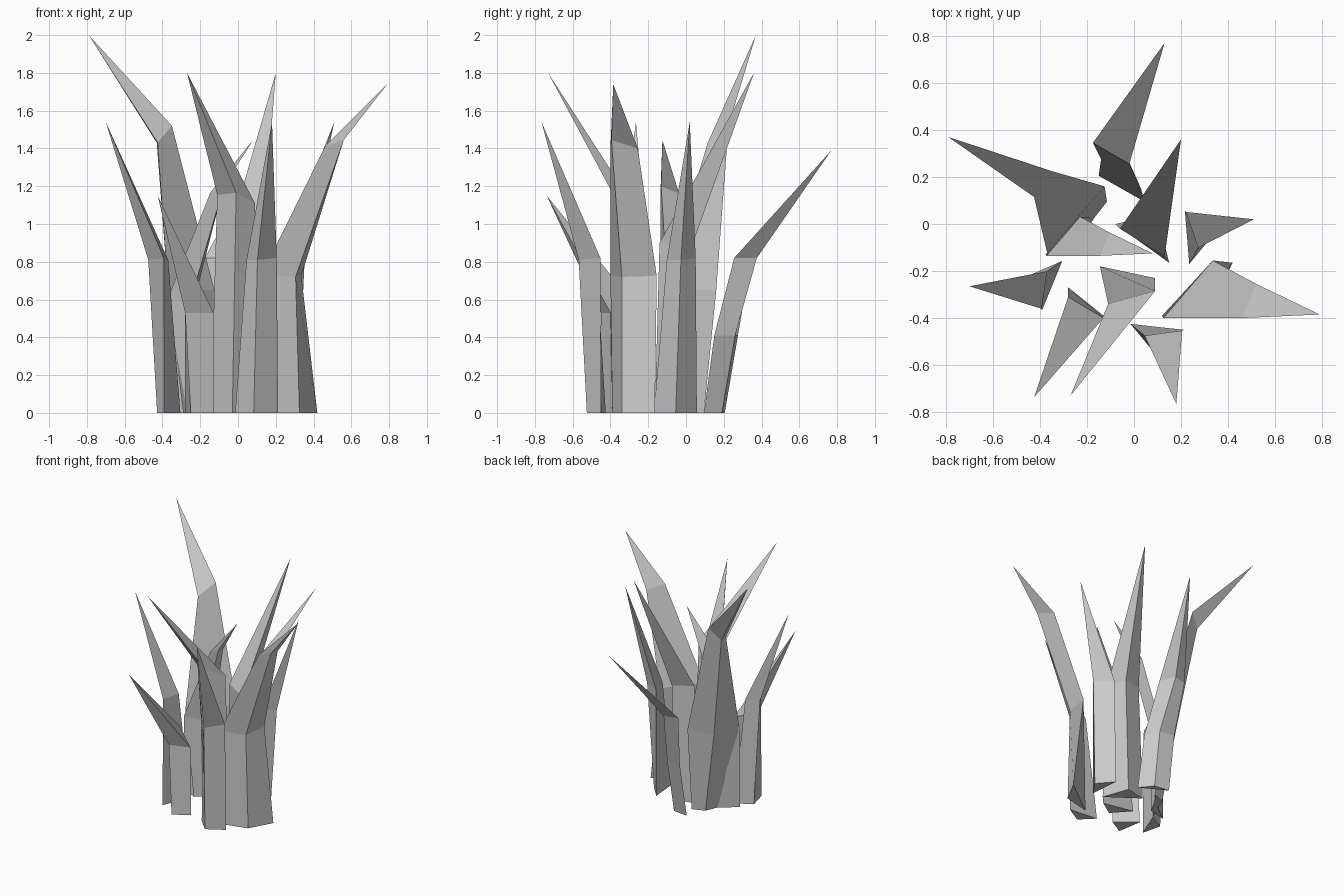
import bpy, bmesh
from math import radians
from mathutils import Vector, Matrix

if "Cube" in bpy.data.objects:
    bpy.data.objects.remove(bpy.data.objects["Cube"])


def blade(name, rings, tip):
    """Three-sided blade: stacked triangular rings closed by a point."""
    bm = bmesh.new()
    loops = [[bm.verts.new(p) for p in ring] for ring in rings]
    top = bm.verts.new(tip)
    bm.faces.new(loops[0])
    for low, high in zip(loops, loops[1:]):
        for i in range(3):
            j = (i + 1) % 3
            bm.faces.new((low[i], low[j], high[j], high[i]))
    for i in range(3):
        bm.faces.new((loops[-1][i], loops[-1][(i + 1) % 3], top))
    bmesh.ops.recalc_face_normals(bm, faces=bm.faces)
    me = bpy.data.meshes.new(name)
    bm.to_mesh(me)
    bm.free()
    ob = bpy.data.objects.new(name, me)
    bpy.context.collection.objects.link(ob)


def copy_blade(name, rings, tip, pivot, target, angle=0, sxy=1, sz=1, new_tip=None):
    """Turned and scaled copy of a blade, moving pivot to target."""
    m = (Matrix.Translation((*target, 0)) @ Matrix.Rotation(radians(angle), 4, 'Z')
         @ Matrix.Diagonal((sxy, sxy, sz, 1)) @ Matrix.Translation((-pivot[0], -pivot[1], 0)))
    blade(name, [[m @ Vector(p) for p in r] for r in rings], new_tip or m @ Vector(tip))


# medium blades: one shape, turned around the clump
medium = [[(-.015, -.425, 0), (.083, -.525, 0), (.212, -.45, 0)],
          [(.045, -.475, .81), (.103, -.568, .81), (.205, -.453, .82)]]
medium_tip = (.18, -.765, 1.54)
blade("front_blade", medium, medium_tip)
copy_blade("left_blade", medium, medium_tip, (-.015, -.425), (-.305, -.157), -106,
           new_tip=(-.7, -.265, 1.54))
copy_blade("right_blade", medium, medium_tip, (-.015, -.425), (.235, -.17), 101,
           new_tip=(.51, .02, 1.54))

# broad blades bent twice
broad = [[(.12, -.39, 0), (.42, -.165, 0), (.325, -.34, 0)],
         [(.125, -.40, .73), (.335, -.155, .725), (.305, -.34, .72)],
         [(.46, -.40, 1.41), (.52, -.255, 1.40), (.56, -.395, 1.445)]]
broad_tip = (.79, -.385, 1.74)
blade("broad_right_blade", broad, broad_tip)
copy_blade("broad_centre_blade", broad, broad_tip, broad_tip, (.08, -.125), 0, .68, .83)

# tallest blade
blade("tall_left_blade",
      [[(-.115, .095, 0), (-.29, -.13, 0), (-.21, .06, 0)],
       [(-.125, .16, .65), (-.37, -.12, .65), (-.31, .10, .63)],
       [(-.35, .225, 1.52), (-.425, .115, 1.43), (-.43, .18, 1.43)]],
      (-.79, .37, 2.0))

# low blade at the back
blade("back_blade",
      [[(-.15, .205, 0), (.045, .095, 0), (-.03, .19, 0)],
       [(-.14, .275, .41), (.03, .15, .41), (-.02, .26, .41)],
       [(-.175, .345, .82), (-.02, .255, .82), (-.07, .375, .82)]],
      (.13, .77, 1.39))

# straight spikes
blade("back_spike",
      [[(-.08, .0, 0), (.15, -.165, 0), (.08, .035, 0)],
       [(-.06, -.02, .9), (.13, -.14, .9), (.10, .03, .88)]],
      (.2, .36, 1.8))
blade("front_spike",
      [[(-.145, -.18, 0), (.09, -.23, 0), (-.03, -.31, 0)],
       [(-.11, -.34, 1.155), (.09, -.285, 1.11), (-.01, -.39, 1.165)]],
      (-.27, -.73, 1.8))
blade("short_front_spike",
      [[(-.28, -.27, 0), (-.13, -.39, 0), (-.25, -.46, 0)],
       [(-.28, -.31, .62), (-.13, -.40, .53), (-.28, -.45, .53)]],
      (-.425, -.737, 1.15))
